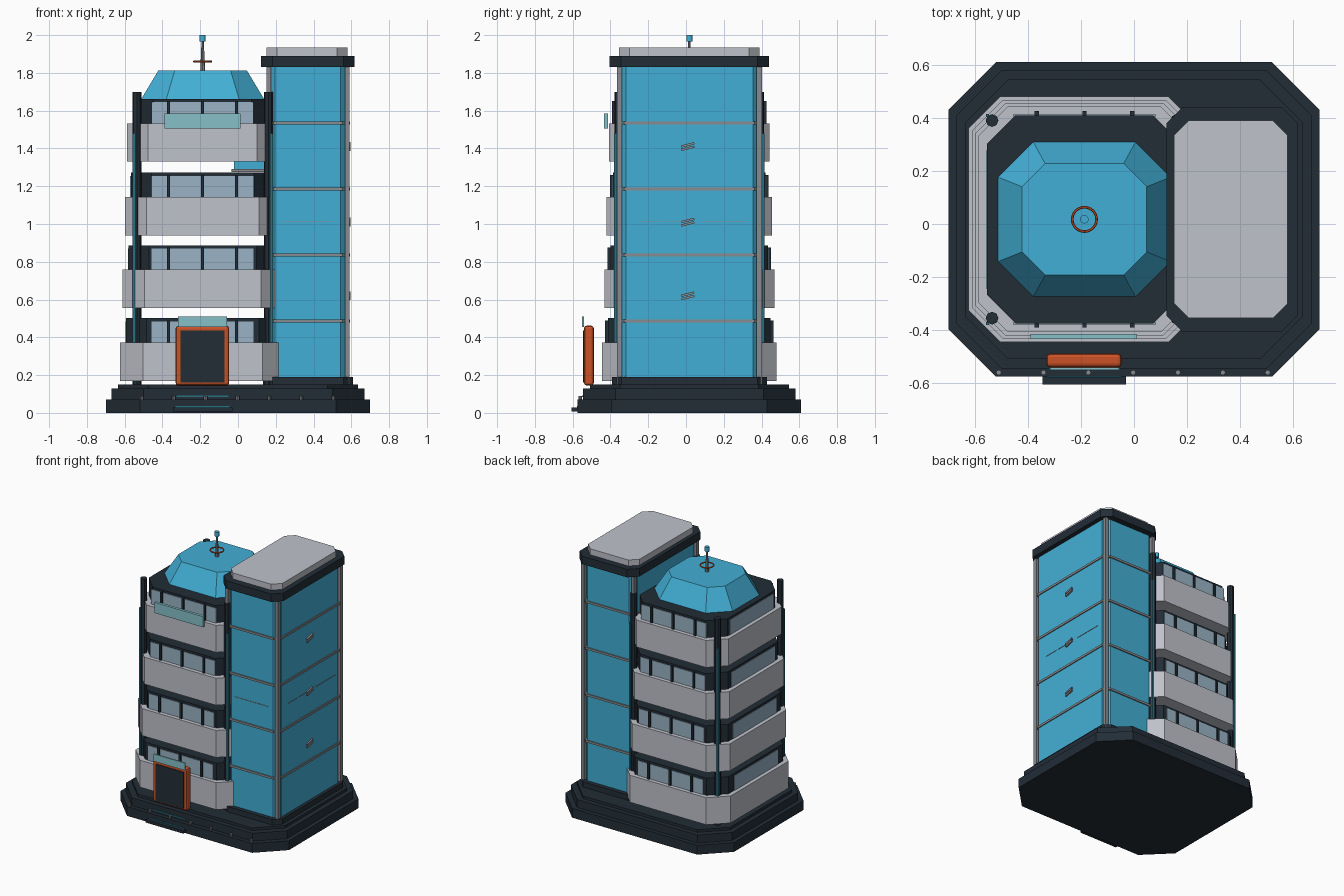
import bpy, bmesh, math

if "Cube" in bpy.data.objects:
    bpy.data.objects.remove(bpy.data.objects["Cube"])

def mat(name, r, g, b):
    m = bpy.data.materials.new(name)
    m.diffuse_color = (r, g, b, 1)
    m.use_nodes = True
    m.node_tree.nodes["Principled BSDF"].inputs["Base Color"].default_value = m.diffuse_color
    return m

DARK = mat("dark_slate", .016, .026, .037)
WHITE = mat("pale_grey", .52, .54, .59)
BLUE = mat("blue_glass", .055, .43, .67)
TEAL = mat("pale_teal", .24, .53, .58)
STRIP = mat("deep_teal", .02, .17, .23)
PANE = mat("window_glass", .32, .45, .56)
ORANGE = mat("orange", .6, .085, .02)
METAL = mat("metal_grey", .25, .26, .28)

YC = 0.0175          # depth centre shared by base, block and tower
BX, TX = -0.187, 0.37  # centres of the stacked block and the glass tower

def finish(name, bm, m):
    bmesh.ops.recalc_face_normals(bm, faces=bm.faces)
    me = bpy.data.meshes.new(name)
    bm.to_mesh(me)
    bm.free()
    me.materials.append(m)
    ob = bpy.data.objects.new(name, me)
    bpy.context.collection.objects.link(ob)
    return ob

def octo(hx, hy, c):
    return [(hx, hy - c), (hx - c, hy), (c - hx, hy), (-hx, hy - c),
            (-hx, c - hy), (c - hx, -hy), (hx - c, -hy), (hx, c - hy)]

def prism(name, cx, low, z0, z1, m, high=None):
    """Chamfered block; low and high are (half x, half y, chamfer)."""
    bm = bmesh.new()
    a = [bm.verts.new((cx + x, YC + y, z0)) for x, y in octo(*low)]
    b = [bm.verts.new((cx + x, YC + y, z1)) for x, y in octo(*(high or low))]
    bm.faces.new(a)
    bm.faces.new(b)
    for i in range(8):
        j = (i + 1) % 8
        bm.faces.new((a[i], a[j], b[j], b[i]))
    return finish(name, bm, m)

def box(name, x0, x1, y0, y1, z0, z1, m, bevel=0):
    bm = bmesh.new()
    bmesh.ops.create_cube(bm, size=1)
    for v in bm.verts:
        v.co = ((v.co.x + .5) * (x1 - x0) + x0, (v.co.y + .5) * (y1 - y0) + y0,
                (v.co.z + .5) * (z1 - z0) + z0)
    if bevel:
        bmesh.ops.bevel(bm, geom=bm.edges[:], offset=bevel, segments=2,
                        profile=.5, affect='EDGES')
    return finish(name, bm, m)

def cyl(name, x, y, z0, z1, r, m, r2=None, n=8):
    bm = bmesh.new()
    bmesh.ops.create_cone(bm, cap_ends=True, segments=n, radius1=r,
                          radius2=r if r2 is None else r2, depth=z1 - z0)
    bmesh.ops.translate(bm, verts=bm.verts, vec=(x, y, (z0 + z1) / 2))
    return finish(name, bm, m)

# stepped base
prism("base_lower", 0, (.70, .5925, .18), 0, .07, DARK)
prism("base_middle", 0, (.67, .562, .17), .07, .13, DARK)
prism("base_top", 0, (.635, .527, .16), .13, .15, DARK)
for i in range(7):
    cyl("base_light", -.51 + i * .169, -.56, .07, .09, .01, METAL)

# four stacked floors, each a little smaller, with open gaps between
for i, z in enumerate((.17, .555, .94, 1.33)):
    hx, hy = .437 - .0125 * i, .4625 - .0125 * i
    bx, by = hx - .032, hy - .033
    top = z + .332
    prism("balcony_band", BX, (hx, hy, .12 - .003 * i), z, z + .203, WHITE)
    prism("floor_body", BX, (bx, by, .108), z + .2, top, DARK)
    for s in (-1, 1):
        y = YC + s * by
        box("long_window", BX - .27, BX + .27, y - .004, y + .004,
            z + .203, z + .315, PANE)
        for k in (-1, 0, 1):
            x = BX + k * .18
            box("window_mullion", x - .008, x + .008, y - .016, y + .016,
                z + .203, z + .32, DARK)
    x = BX - bx
    box("side_window", x - .004, x + .004, YC - .26, YC + .26,
        z + .203, z + .315, PANE)

# corner columns with teal light strips
for sx in (-1, 1):
    for sy in (-1, 1):
        cyl("corner_column", BX + sx * .348, YC + sy * .3725, .15, 1.70, .024, DARK)
        x, y = BX + sx * .365, YC + sy * .392
        box("column_strip", x - .006, x + .006, y - .006, y + .006, .36, 1.48, STRIP)

# faceted glass roof and spire
prism("glass_roof", BX, (.326, .2925, .133), 1.66, 1.812, BLUE, (.235, .21, .087))
cyl("spire_pole", BX, YC, 1.81, 1.97, .013, METAL, .006)
cyl("spire_tip", BX, YC, 1.965, 2.0, .016, BLUE, n=12)
bpy.ops.mesh.primitive_torus_add(location=(BX, YC, 1.86), major_radius=.046,
                                 minor_radius=.005, major_segments=24, minor_segments=6)
ring = bpy.context.object
ring.name = "spire_ring"
ring.data.materials.append(ORANGE)

# glass tower
prism("tower_plinth", TX, (.238, .41, .05), .15, .19, DARK)
prism("tower_glass", TX, (.215, .378, .042), .19, 1.84, BLUE)
prism("tower_cap", TX, (.248, .422, .06), 1.83, 1.89, DARK)
prism("tower_roof", TX - .005, (.214, .372, .055), 1.89, 1.935, WHITE)
for z in (.487, .836, 1.185, 1.535):
    prism("tower_band", TX, (.222, .386, .04), z - .008, z + .008, METAL)
for sx in (-1, 1):
    for sy in (-1, 1):
        x, y = TX + sx * .208, YC + sy * .37
        box("tower_post", x - .012, x + .012, y - .014, y + .014, .15, 1.85, METAL)

# thin seam lines and slanted brackets on the tower
box("front_seam", .23, .50, YC - .381, YC - .375, 1.010, 1.014, METAL)
for y0 in (-.24, -.11, .09, .21):
    box("side_seam", .58, .588, y0, y0 + .11, 1.010, 1.014, METAL)
for z in (.62, 1.01, 1.41):
    for d in (-.009, .009):
        b = box("side_bracket", -.008, .008, -.035, .035, -.006, .006, METAL)
        b.location = (.588, .01, z + d)
        b.rotation_euler.x = math.radians(14)

# small link bridge between top floors and tower
box("bridge_floor", -.035, .17, -.10, .13, 1.275, 1.292, METAL)
box("bridge_glass", -.02, .17, -.09, .12, 1.292, 1.33, BLUE)

# entrance portal, canopy and step
box("door_frame", -.33, -.047, -.54, -.488, .145, .462, ORANGE, .014)
box("door_panel", -.305, -.072, -.545, -.537, .16, .435, DARK)
box("door_canopy", -.317, -.057, -.55, -.54, .455, .51, TEAL)
box("entrance_step", -.345, -.03, -.605, -.55, .008, .028, DARK)
box("step_light", -.33, -.045, -.578, -.57, .028, .036, STRIP)
box("upper_step_light", -.325, -.05, -.55, -.543, .085, .092, STRIP)

# pale sign plate on the top floor
box("front_plate", -.39, .012, -.434, -.414, 1.505, 1.585, TEAL)
